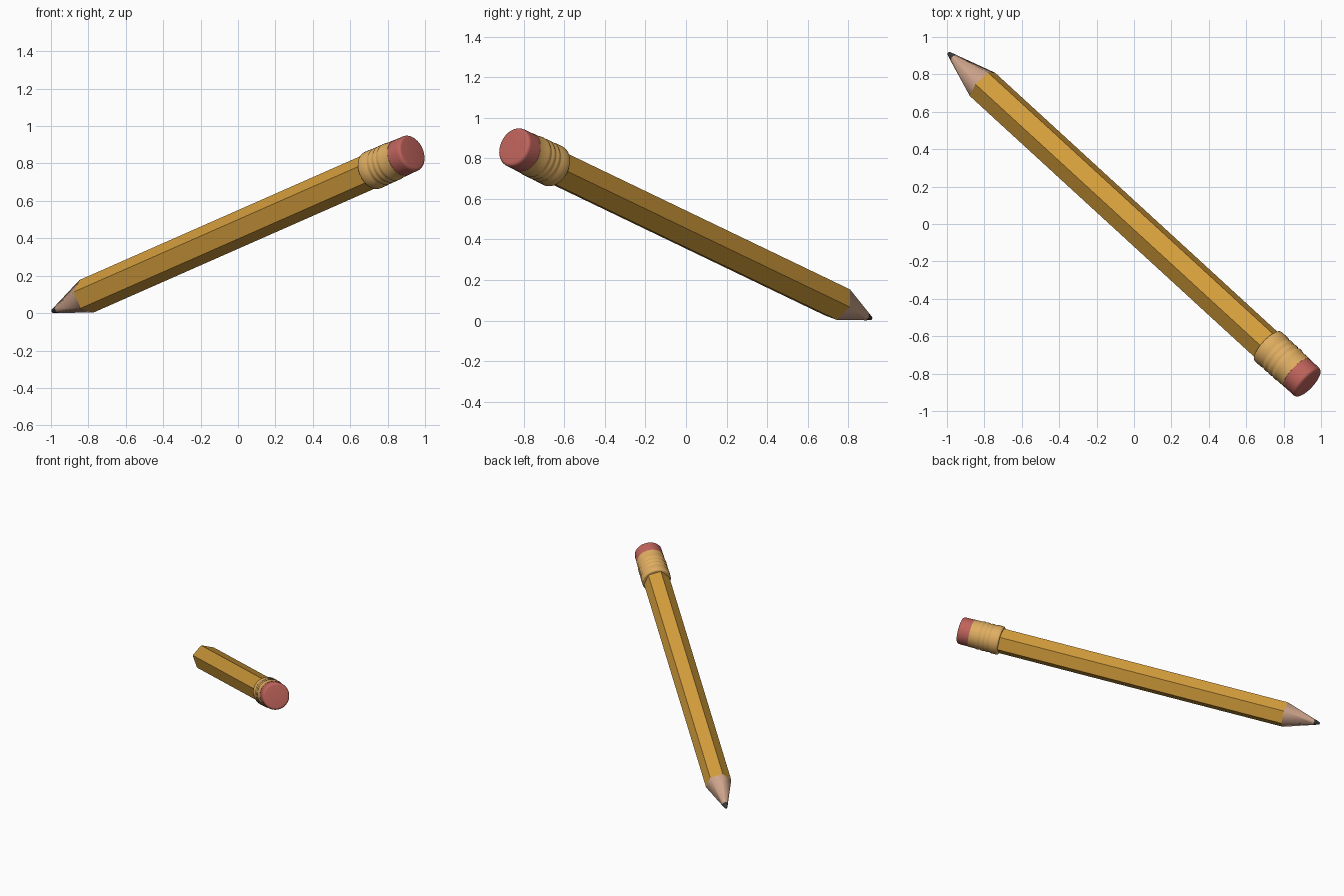
import bpy
import math
from mathutils import Matrix, Vector

cube = bpy.data.objects.get("Cube")
if cube:
    bpy.data.objects.remove(cube, do_unlink=True)

# Lying pose: local z runs from the point to the eraser
axis = Vector((0.701, -0.643, 0.309)).normalized()
side = Vector((-axis.y, axis.x, 0)).normalized()
up = axis.cross(side)
POSE = Matrix((side, up, axis)).transposed().to_4x4()
POSE.translation = (-0.994, 0.915, 0.009)


def material(name, rgb):
    mat = bpy.data.materials.new(name)
    mat.use_nodes = True
    color = (*rgb, 1)
    mat.diffuse_color = color
    bsdf = mat.node_tree.nodes["Principled BSDF"]
    bsdf.inputs["Base Color"].default_value = color
    bsdf.inputs["Roughness"].default_value = 0.6
    return mat


def lathe(name, profile, sides, mat, phase=0.0, angle=None, smooth=False):
    """Spin (radius, height) pairs into a closed solid along the pencil axis."""
    verts, faces = [], []
    for r, h in profile:
        for i in range(sides):
            a = phase + math.tau * i / sides
            verts.append((r * math.cos(a), r * math.sin(a), h))
    for k in range(len(profile) - 1):
        for i in range(sides):
            j = (i + 1) % sides
            a, b = k * sides, (k + 1) * sides
            faces.append((a + i, a + j, b + j, b + i))
    faces.append(tuple(reversed(range(sides))))
    faces.append(tuple(range(len(verts) - sides, len(verts))))
    mesh = bpy.data.meshes.new(name)
    mesh.from_pydata(verts, [], faces)
    mesh.materials.append(mat)
    for poly in mesh.polygons:
        poly.use_smooth = smooth and len(poly.vertices) == 4
    obj = bpy.data.objects.new(name, mesh)
    bpy.context.collection.objects.link(obj)
    obj.matrix_world = POSE
    if angle:
        bpy.ops.object.select_all(action="DESELECT")
        obj.select_set(True)
        bpy.context.view_layer.objects.active = obj
        bpy.ops.object.shade_smooth_by_angle(angle=math.radians(angle))
    return obj


paint = material("yellow paint", (0.66, 0.34, 0.045))
wood = material("bare wood", (0.61, 0.37, 0.26))
graphite = material("graphite", (0.04, 0.04, 0.04))
brass = material("brass", (0.74, 0.42, 0.12))
rubber = material("pink rubber", (0.52, 0.125, 0.105))

R = 0.0947
ROLL = math.radians(-15)
LEAD_END, CONE_END, BODY_END, FERRULE_END = 0.04, 0.262, 2.46, 2.66

# Hexagonal shaft and sharpened point
lathe("painted_shaft", [(R, CONE_END), (R, BODY_END)], 6, paint, ROLL)
lathe("wood_cone", [(0.022, LEAD_END), (R, CONE_END)], 6, wood, ROLL, smooth=True)
lathe("lead_tip", [(0.004, 0), (0.009, 0.003), (0.022, LEAD_END)], 12, graphite,
      ROLL, smooth=True)

# Metal band with pressed ridges
band = [(0.098, 2.435), (0.104, 2.438), (0.106, 2.445), (0.106, 2.49)]
for n in range(3):
    h = 2.5 + n * 0.035
    band += [(0.1015, h), (0.1015, h + 0.008), (0.105, h + 0.014), (0.105, h + 0.028)]
band += [(0.1015, 2.61), (0.1015, FERRULE_END)]
lathe("ferrule", band, 40, brass, angle=50)

# Eraser with a rounded rim
rim, radius, top = 0.018, 0.1, 2.75
tip = [(radius, FERRULE_END - 0.02)]
for n in range(6):
    a = math.pi / 2 * n / 5
    tip.append((radius - rim + rim * math.cos(a), top - rim + rim * math.sin(a)))
lathe("eraser", tip, 40, rubber, angle=40)
